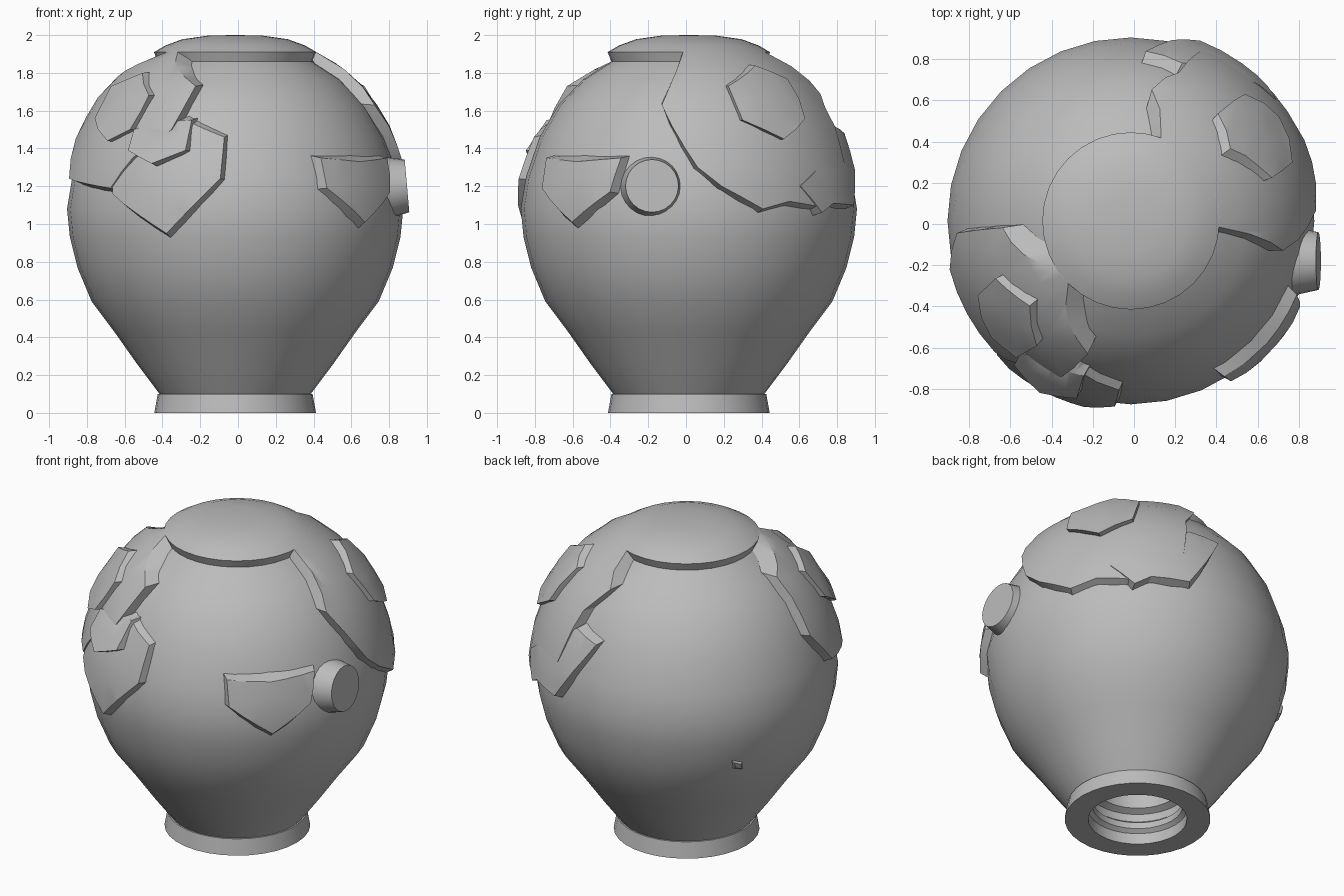
import bpy, bmesh, math
from mathutils import Vector
from mathutils.geometry import delaunay_2d_cdt

if "Cube" in bpy.data.objects:
    bpy.data.objects.remove(bpy.data.objects["Cube"], do_unlink=True)

AXIS = Vector((-0.015, 0.015, 0))
SEGMENTS = 32

stone = bpy.data.materials.new("stone_grey")
stone.use_nodes = True
stone.diffuse_color = (0.5, 0.5, 0.5, 1)
stone.node_tree.nodes["Principled BSDF"].inputs["Base Color"].default_value = (0.5, 0.5, 0.5, 1)

# (radius, height) of the bulb, and of the layer of plates lying over it
BULB = [(0.40, 0.1), (0.52, 0.26), (0.64, 0.43), (0.76, 0.59), (0.835, 0.77), (0.875, 0.93),
        (0.89, 1.08), (0.862, 1.25), (0.79, 1.46), (0.69, 1.63), (0.56, 1.765), (0.41, 1.86)]
PLATED = [(0.66, 0.4), (0.87, 0.77), (0.92, 0.93), (0.93, 1.1), (0.905, 1.28),
          (0.83, 1.5), (0.71, 1.7), (0.57, 1.83), (0.43, 1.91)]
CAP = [(0.41, 1.86), (0.43, 1.91), (0.37, 1.945), (0.28, 1.978), (0.14, 1.998), (0, 2.0)]
FOOT = [(0.41, 0.1), (0.428, 0)]
SOCKET = [(0.29, 0), (0.29, 0.07), (0.265, 0.09), (0.265, 0.13), (0.29, 0.15),
          (0.29, 0.2), (0.25, 0.22), (0.25, 0.45), (0, 0.45)]


def finish(name, bm, angle=35):
    bmesh.ops.recalc_face_normals(bm, faces=bm.faces)
    mesh = bpy.data.meshes.new(name)
    bm.to_mesh(mesh)
    bm.free()
    mesh.materials.append(stone)
    obj = bpy.data.objects.new(name, mesh)
    bpy.context.collection.objects.link(obj)
    bpy.ops.object.select_all(action='DESELECT')
    obj.select_set(True)
    bpy.context.view_layer.objects.active = obj
    bpy.ops.object.shade_smooth_by_angle(angle=math.radians(angle))
    return obj


def lathe(name, profile):
    bm = bmesh.new()
    verts = [bm.verts.new((r, 0, z)) for r, z in profile]
    edges = [bm.edges.new(pair) for pair in zip(verts, verts[1:])]
    bmesh.ops.spin(bm, geom=verts + edges, cent=(0, 0, 0), axis=(0, 0, 1),
                   angle=math.tau, steps=SEGMENTS, use_merge=True)
    bmesh.ops.remove_doubles(bm, verts=bm.verts, dist=0.0005)
    finish(name, bm).location = AXIS


def radius_at(profile, z):
    for (r0, z0), (r1, z1) in zip(profile, profile[1:]):
        if z <= z1:
            return r0 + (r1 - r0) * (z - z0) / (z1 - z0)
    return profile[-1][0]


def plate(name, outline, bottom=1.0, top=1.0, flare=0.025):
    """Raised patch: outline is (degrees round the axis, height), levels give its thickness."""
    ring = [Vector((math.radians(a), z)) for a, z in outline]
    points = []
    for a, b in zip(ring, ring[1:] + ring[:1]):
        steps = max(1, round((b - a).length / 0.12))
        points += [a.lerp(b, i / steps) for i in range(steps)]
    count = len(points)
    edges = [(i, (i + 1) % count) for i in range(count)]
    # interior points let the patch follow the curve of the bulb
    u0, u1 = min(p.x for p in ring), max(p.x for p in ring)
    v0, v1 = min(p.y for p in ring), max(p.y for p in ring)
    step = 0.11
    for i in range(1, int((u1 - u0) / step) + 1):
        for j in range(1, int((v1 - v0) / step) + 1):
            points.append(Vector((u0 + i * step, v0 + j * step)))
    flat, _, faces, *_ = delaunay_2d_cdt(points, edges, [], 1, 0.0001)

    bm = bmesh.new()
    verts = [bm.verts.new((p.x, p.y, bottom + (top - bottom) * (p.y - v0) / (v1 - v0)))
             for p in flat]
    for face in faces:
        bm.faces.new([verts[i] for i in face])
    bmesh.ops.delete(bm, geom=[v for v in bm.verts if not v.link_faces], context='VERTS')
    # sloping broken edge running down into the bulb
    centre = sum((p.to_3d() for p in ring), Vector()) / len(ring)
    rim = [e for e in bm.edges if e.is_boundary]
    for v in bmesh.ops.extrude_edge_only(bm, edges=rim)["geom"]:
        if isinstance(v, bmesh.types.BMVert):
            away = Vector((v.co.x - centre.x, v.co.y - centre.y, 0)).normalized()
            v.co += away * flare
            v.co.z = -0.15
    # wrap the flat patch round the bulb
    for v in bm.verts:
        a, z, level = v.co
        z = min(z, 1.91)
        inner, outer = radius_at(BULB, z), radius_at(PLATED, z)
        if z > 1.86:
            inner = 0.41 - 0.6 * (z - 1.86)
        r = inner + level * (outer - inner)
        v.co = (r * math.cos(a), r * math.sin(a), z)
    finish(name, bm, 28).location = AXIS


# Bulb, domed cap, foot with socket
lathe("bulb", BULB)
lathe("cap", CAP)
lathe("foot", [(0.39, 0.1)] + FOOT + SOCKET)

# Broken skirts hanging from the cap
plate("front_skirt", [(212, 1.91), (225, 1.91), (252, 1.73), (246, 1.5), (232, 1.35),
                      (224, 1.19), (195, 1.24), (184, 1.45), (183, 1.78)])
plate("back_skirt", [(-4, 1.91), (-11, 1.63), (3, 1.3), (11, 1.2), (25, 1.08), (35, 1.12),
                     (49, 1.09), (66, 1.2), (72, 1.62), (81, 1.76), (70, 1.91)])

# Scales that thin out towards their upper edge
plate("front_lower_scale", [(250, 1.55), (266, 1.46), (265, 1.24), (247, 0.95),
                            (225, 1.16), (222, 1.45)], 1.2, 0.5)
plate("front_upper_scale", [(253, 1.55), (253, 1.39), (242, 1.32), (231, 1.39),
                            (230, 1.5), (240, 1.54)], 2.0, 0.8)
plate("back_scale", [(40, 1.2), (49, 1.06), (55, 1.11), (69, 1.1), (85, 1.48), (72, 1.52)],
      1.2, 0.8)
plate("side_scale", [(301, 1.35), (302, 1.19), (318, 1.01), (333, 1.17), (336, 1.35),
                     (318, 1.33)], 1.0, 1.0, 0.035)

# Six-sided tiles on the skirts
plate("front_tile", [(203, 1.73), (220, 1.8), (233, 1.68), (230, 1.5), (220, 1.44),
                     (206, 1.56)], 1.6, 1.4, 0.01)
plate("back_tile", [(51, 1.77), (48, 1.56), (35, 1.45), (20, 1.55), (17, 1.73),
                    (36, 1.84)], 1.6, 1.4, 0.01)

# Small chip low on the back
plate("back_chip", [(144, 0.8), (145, 0.76), (148, 0.74), (147, 0.78)], 0.4, 0.4, 0.02)

# Round side knob
bm = bmesh.new()
bmesh.ops.create_cone(bm, cap_ends=True, segments=24, radius1=0.175, radius2=0.14, depth=0.16)
knob = finish("side_knob", bm)
knob.location = (0.815, -0.18, 1.195)
knob.rotation_euler = (0, math.radians(85), 0)
